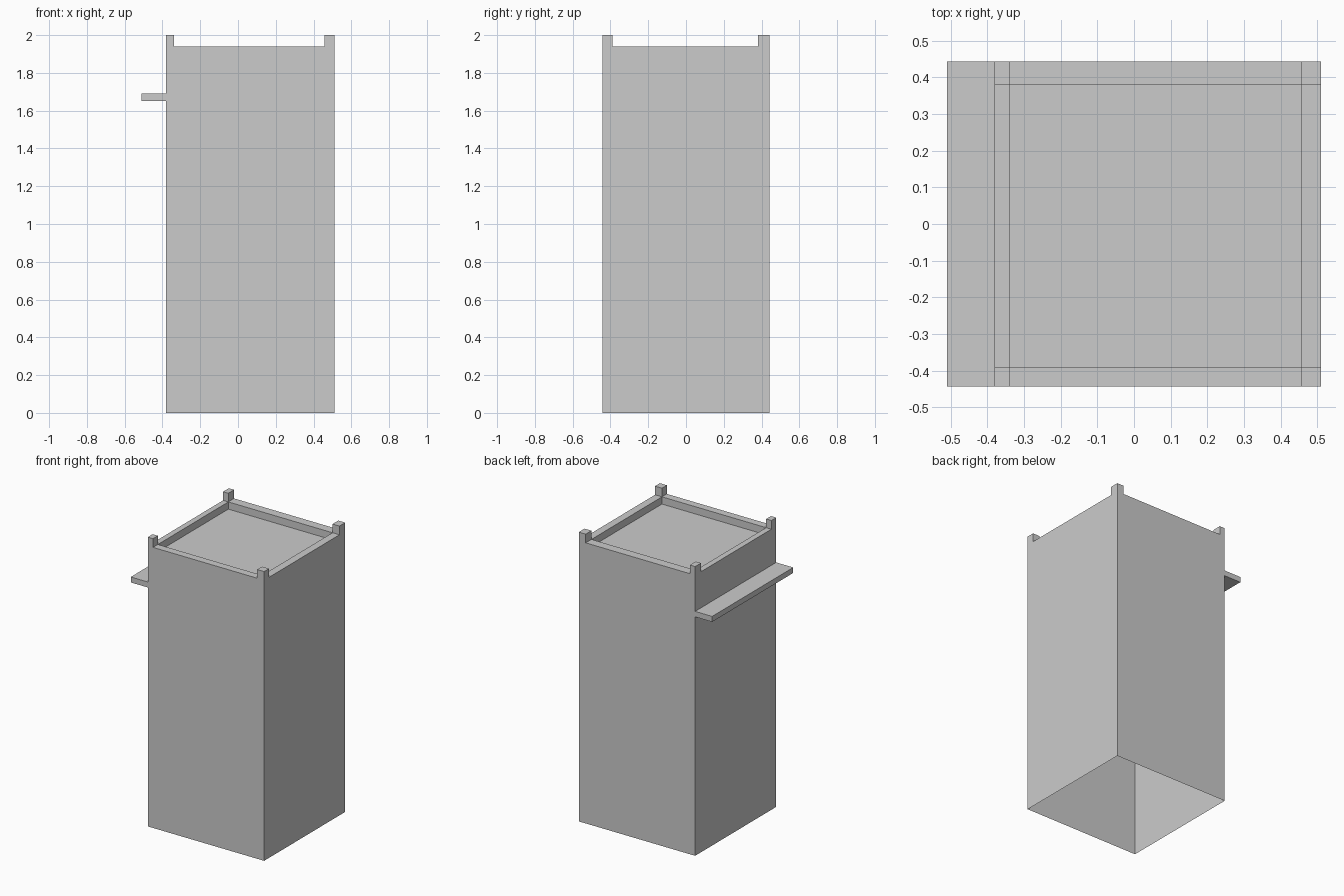
import bpy, bmesh

if "Cube" in bpy.data.objects:
    bpy.data.objects.remove(bpy.data.objects["Cube"])

# Outer and inner limits of the tower plan
X0, X1, Y0, Y1 = -0.38, 0.51, -0.443, 0.443
IX0, IX1, IY0, IY1 = -0.34, 0.457, -0.39, 0.38
RIM, FLOOR, TOP = 1.94, 1.89, 2.0


def box_mesh(lo, hi, open_side=None):
    """Box between two corners, optionally without the face pointing along open_side."""
    bm = bmesh.new()
    bmesh.ops.create_cube(bm, size=1)
    for v in bm.verts:
        v.co = [lo[i] if v.co[i] < 0 else hi[i] for i in range(3)]
    bm.normal_update()
    if open_side:
        gone = [f for f in bm.faces if f.normal.dot(open_side) > 0.9]
        bmesh.ops.delete(bm, geom=gone, context='FACES_ONLY')
    return bm


def finish(bm, name):
    mesh = bpy.data.meshes.new(name)
    bm.to_mesh(mesh)
    bm.free()
    obj = bpy.data.objects.new(name, mesh)
    bpy.context.collection.objects.link(obj)
    return obj


DOWN = (0, 0, -1)

# Hollow tower shell, open underneath, with a sunken roof inside a rim
bm = box_mesh((X0, Y0, 0), (X1, Y1, RIM), DOWN)
roof = next(f for f in bm.faces if f.normal.z > 0.9)
bmesh.ops.inset_region(bm, faces=[roof], thickness=0.05)
for v in roof.verts:
    v.co.x = IX0 if v.co.x < 0 else IX1
    v.co.y = IY0 if v.co.y < 0 else IY1
floor = bmesh.ops.extrude_discrete_faces(bm, faces=[roof])["faces"][0]
for v in floor.verts:
    v.co.z = FLOOR
bm.normal_update()
finish(bm, "tower_body")

# Four corner posts standing on the rim
for side, (xa, xb) in {"left": (X0, IX0), "right": (IX1, X1)}.items():
    for end, (ya, yb) in {"front": (Y0, IY0), "back": (IY1, Y1)}.items():
        finish(box_mesh((xa, ya, RIM), (xb, yb, TOP), DOWN),
               f"corner_post_{end}_{side}")

# Ledge across the left wall
finish(box_mesh((-0.51, Y0, 1.652), (X0, Y1, 1.69), (1, 0, 0)), "side_ledge")
